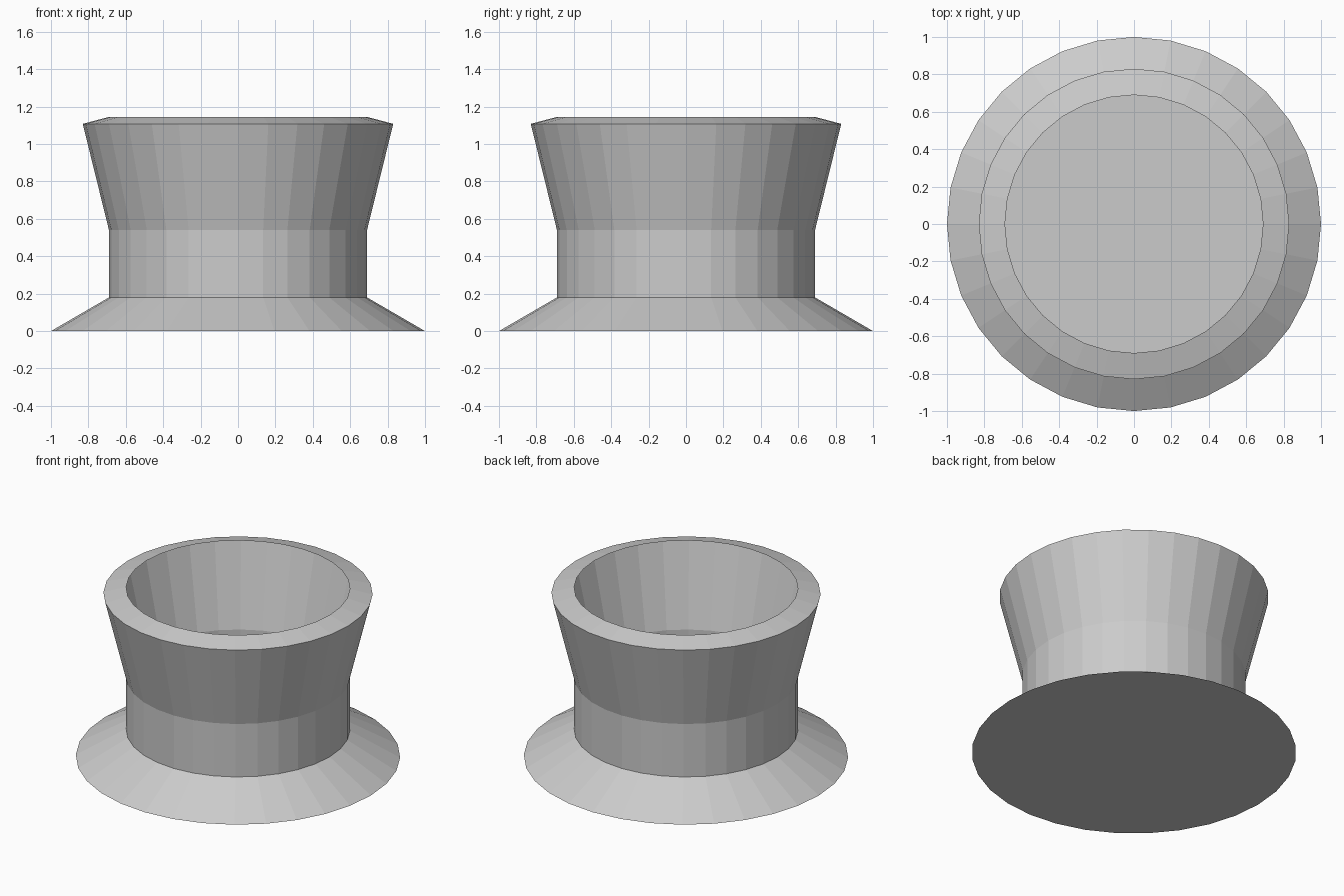
import bpy, bmesh
from math import cos, sin, tau

if "Cube" in bpy.data.objects:
    bpy.data.objects.remove(bpy.data.objects["Cube"])

SIDES = 32
# Profile (radius, height): foot edge, neck bottom, neck top, flared lip, inturned rim
PROFILE = [(1.0, 0.0), (0.69, 0.18), (0.69, 0.54), (0.83, 1.108), (0.69, 1.145)]

bm = bmesh.new()


def ring(radius, z):
    return [bm.verts.new((radius * cos(tau * i / SIDES), radius * sin(tau * i / SIDES), z))
            for i in range(SIDES)]


# Thin-walled hollow shell
rings = [ring(r, z) for r, z in PROFILE]
for low, high in zip(rings, rings[1:]):
    for i in range(SIDES):
        j = (i + 1) % SIDES
        bm.faces.new((low[i], low[j], high[j], high[i]))

# Flat base closing the foot
bm.faces.new(rings[0][::-1])

mesh = bpy.data.meshes.new("flared_cup")
bm.to_mesh(mesh)
bm.free()
cup = bpy.data.objects.new("flared_cup", mesh)
bpy.context.collection.objects.link(cup)
